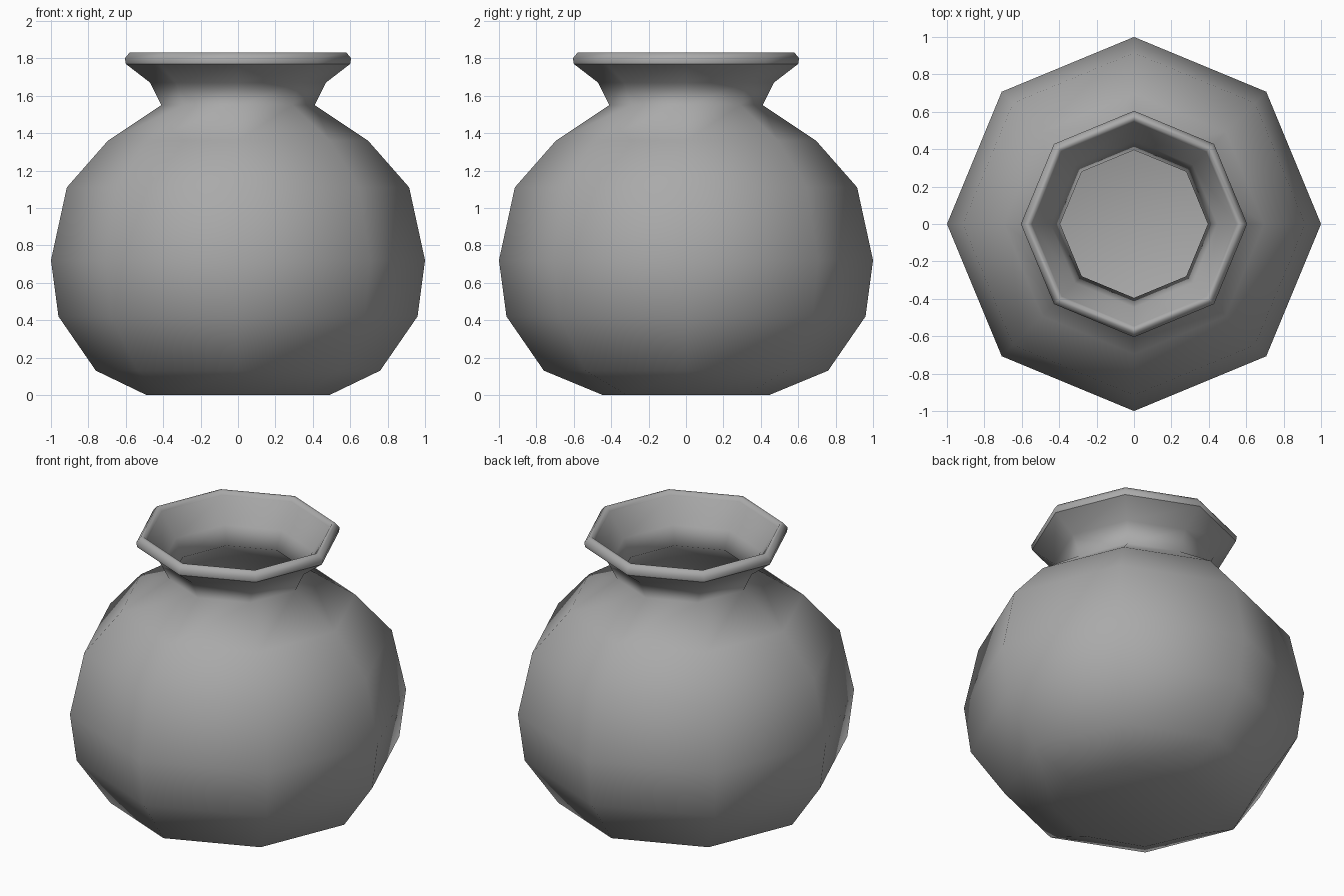
import bpy, bmesh, math

cube = bpy.data.objects.get("Cube")
if cube:
    bpy.data.objects.remove(cube, do_unlink=True)

SIDES = 8

# One glazed grey for the whole pot
grey = bpy.data.materials.new("clay_grey")
grey.use_nodes = True
colour = (0.4, 0.4, 0.4, 1)
grey.diffuse_color = colour
grey.node_tree.nodes["Principled BSDF"].inputs["Base Color"].default_value = colour

# Profile as (radius, height): outside upward, over the lip, down the inside
outer = [(0.76, 0.13), (0.96, 0.42), (1.0, 0.72), (0.915, 1.11),
         (0.695, 1.36), (0.41, 1.55), (0.47, 1.67)]
lip = [(0.60, 1.77), (0.605, 1.80), (0.58, 1.83), (0.56, 1.83), (0.545, 1.805)]
inner = [(0.445, 1.66), (0.395, 1.55), (0.675, 1.34), (0.89, 1.10),
         (0.975, 0.72), (0.935, 0.43), (0.745, 0.15), (0.48, 0.025)]
profile = [(0.49, 0)] + outer + lip + inner
sharp_rings = {len(outer) + 1, len(outer) + len(lip)}

bm = bmesh.new()


def ring(radius, height):
    """Octagon with corners on the axes; the foot is slightly oval."""
    depth = 0.91 if height < 0.1 else 1
    steps = [2 * math.pi * i / SIDES for i in range(SIDES)]
    return [bm.verts.new((radius * math.cos(a), depth * radius * math.sin(a), height))
            for a in steps]


rings = [ring(r, z) for r, z in profile]
for low, high in zip(rings, rings[1:]):
    for i in range(SIDES):
        j = (i + 1) % SIDES
        bm.faces.new((low[i], low[j], high[j], high[i]))

# Foot and inside floor
bm.faces.new(rings[0][::-1])
bm.faces.new(rings[-1])

# Smooth everywhere except the edges of the lip
for face in bm.faces:
    face.smooth = True
for k in sharp_rings:
    for i in range(SIDES):
        bm.edges.get((rings[k][i], rings[k][(i + 1) % SIDES])).smooth = False
bmesh.ops.recalc_face_normals(bm, faces=bm.faces)

mesh = bpy.data.meshes.new("round_pot")
bm.to_mesh(mesh)
bm.free()
mesh.materials.append(grey)
pot = bpy.data.objects.new("round_pot", mesh)
bpy.context.collection.objects.link(pot)
